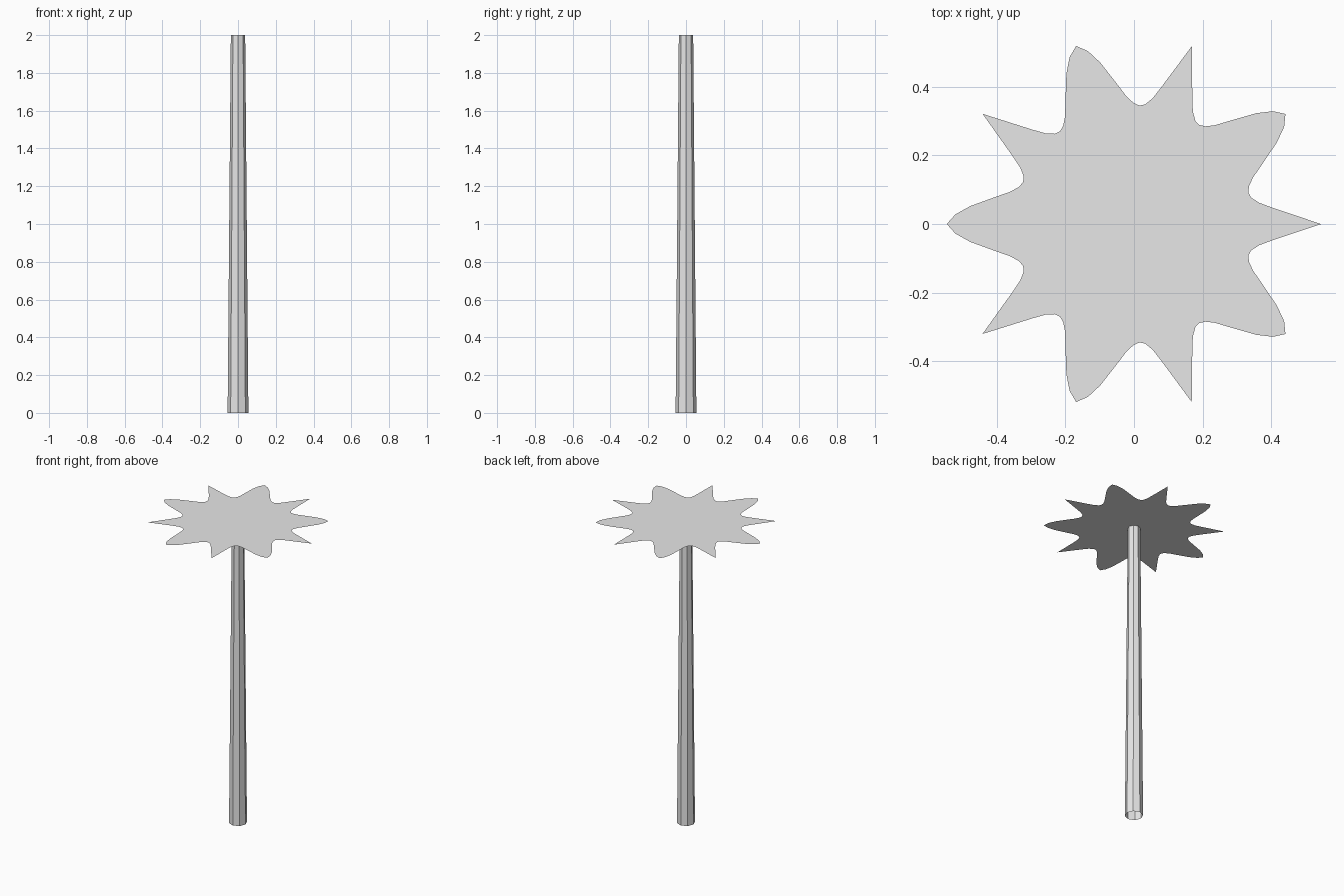
import bpy
import bmesh
from math import pi
from mathutils import Matrix, Vector

cube = bpy.data.objects.get("Cube")
if cube:
    bpy.data.objects.remove(cube)

HEIGHT = 2.0

grey = bpy.data.materials.new("plain_grey")
grey.use_nodes = True
COLOUR = (0.8, 0.8, 0.8, 1)
grey.diffuse_color = COLOUR
grey.node_tree.nodes["Principled BSDF"].inputs["Base Color"].default_value = COLOUR


def add_object(name, bm):
    mesh = bpy.data.meshes.new(name)
    bm.to_mesh(mesh)
    bm.free()
    mesh.materials.append(grey)
    obj = bpy.data.objects.new(name, mesh)
    bpy.context.collection.objects.link(obj)
    return obj


# Trunk: open, tapered eight-sided tube
bm = bmesh.new()
bmesh.ops.create_cone(bm, cap_ends=False, segments=8, radius1=0.055,
                      radius2=0.038, depth=HEIGHT,
                      matrix=Matrix.Translation((0, 0, HEIGHT / 2)))
add_object("trunk", bm)

# Crown: flat sheet with blunt and pointed leaf tips in turn.
# Half a lobe, from a blunt tip through the valley to a pointed tip.
half_lobe = [Vector(p) for p in (
    (0.545, 0), (0.52, 0.028), (0.477, 0.052), (0.40, 0.08),
    (0.36, 0.094), (0.335, 0.108), (0.323, 0.122), (0.321, 0.138),
    (0.331, 0.164), (0.353, 0.197), (0.441, 0.32))]
mirrored = [Vector((p.x, -p.y)) for p in reversed(half_lobe[1:-1])]
lobe = mirrored + half_lobe

bm = bmesh.new()
outline = []
for i in range(5):
    turn = Matrix.Rotation(pi + i * 2 * pi / 5, 2)
    for p in lobe:
        q = turn @ p
        outline.append(bm.verts.new((q.x, q.y, HEIGHT)))

# Fan of triangles round the middle keeps the concave outline clean
centre = bm.verts.new((0, 0, HEIGHT))
for i, v in enumerate(outline):
    bm.faces.new((centre, v, outline[(i + 1) % len(outline)]))
bmesh.ops.dissolve_limit(bm, angle_limit=0.01, verts=bm.verts, edges=bm.edges)
add_object("leaf_crown", bm)
